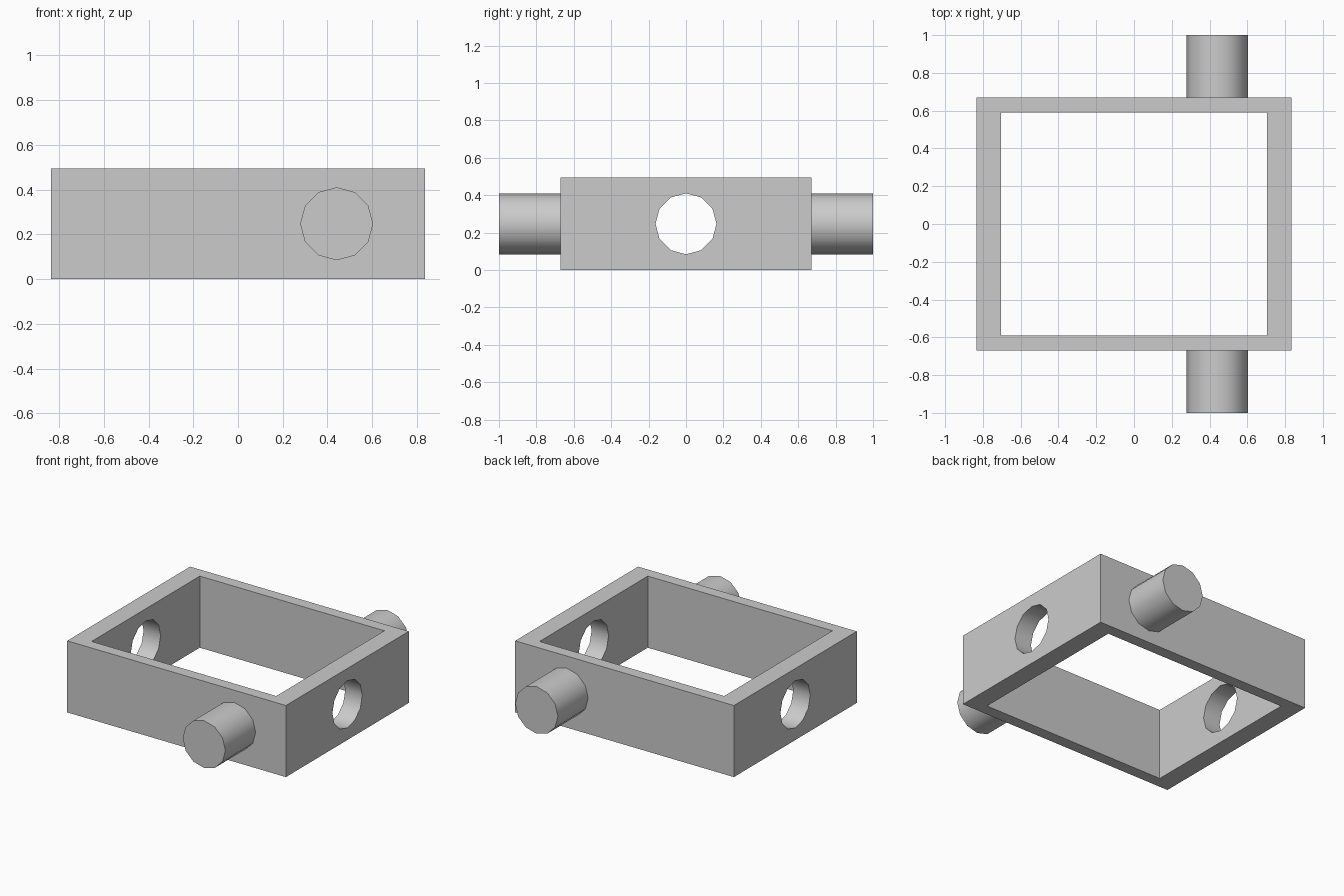
import bpy, math
from mathutils import Vector

cube = bpy.data.objects.get("Cube")
if cube:
    bpy.data.objects.remove(cube, do_unlink=True)

WIDTH, DEPTH, HEIGHT = 1.67, 1.34, 0.494
INNER_W, INNER_D = 1.41, 1.18
RADIUS, MID = 0.163, HEIGHT / 2
PEG_X, PEG_END = 0.441, 1.0

grey = bpy.data.materials.new("plain grey")
grey.use_nodes = True
colour = (0.6, 0.6, 0.6, 1)
grey.diffuse_color = colour
grey.node_tree.nodes["Principled BSDF"].inputs["Base Color"].default_value = colour


def finish(obj, name):
    obj.name = name
    obj.data.materials.clear()
    obj.data.materials.append(grey)
    bpy.ops.object.transform_apply(location=False, rotation=True, scale=True)
    return obj


def box(name, size):
    bpy.ops.mesh.primitive_cube_add(size=1, location=(0, 0, MID))
    bpy.context.object.scale = size
    return finish(bpy.context.object, name)


def rod(name, start, end):
    """Twelve-sided rod between two points, with corners on the axes."""
    start, end = Vector(start), Vector(end)
    along = end - start
    bpy.ops.mesh.primitive_cylinder_add(
        vertices=12, radius=RADIUS, depth=along.length, location=(start + end) / 2,
        rotation=along.to_track_quat('Z', 'Y').to_euler())
    return finish(bpy.context.object, name)


def smooth(obj):
    bpy.ops.object.select_all(action='DESELECT')
    obj.select_set(True)
    bpy.context.view_layer.objects.active = obj
    bpy.ops.object.shade_smooth_by_angle(angle=math.radians(40))


# Open rectangular frame with a round hole through each end wall
frame = box("frame", (WIDTH, DEPTH, HEIGHT))
cutters = [box("opening_cutter", (INNER_W, INNER_D, HEIGHT * 2)),
           rod("hole_cutter", (-1, 0, MID), (1, 0, MID))]
for cutter in cutters:
    bpy.context.view_layer.objects.active = frame
    cut = frame.modifiers.new(cutter.name, 'BOOLEAN')
    cut.operation = 'DIFFERENCE'
    cut.solver = 'EXACT'
    cut.object = cutter
    bpy.ops.object.modifier_apply(modifier=cut.name)
    bpy.data.objects.remove(cutter, do_unlink=True)
smooth(frame)

# Pegs standing out from the front and back walls
for name, side in (("front_peg", -1), ("back_peg", 1)):
    smooth(rod(name, (PEG_X, side * DEPTH / 2, MID), (PEG_X, side * PEG_END, MID)))
